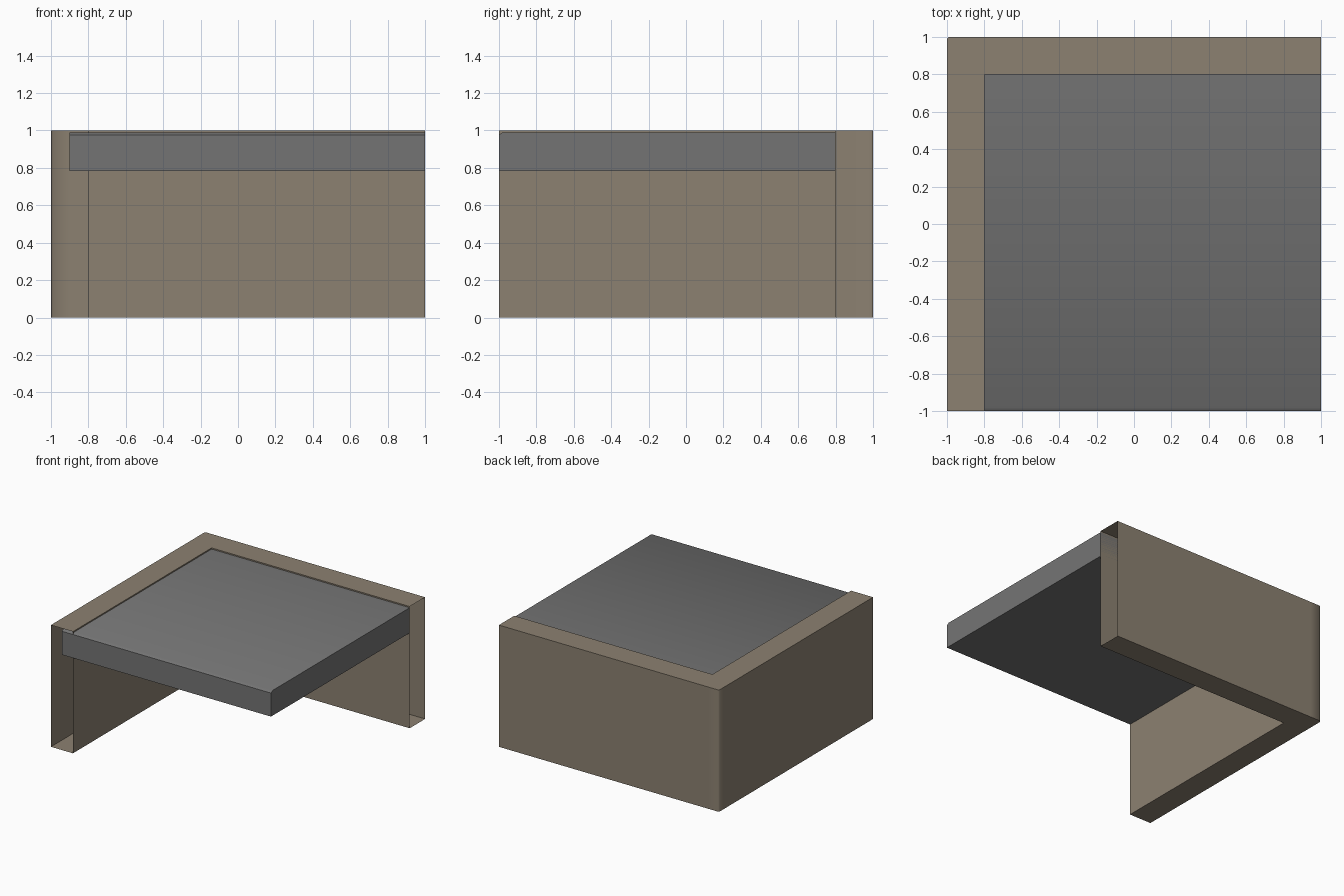
import bpy, bmesh, math

if "Cube" in bpy.data.objects:
    bpy.data.objects.remove(bpy.data.objects["Cube"])


def material(name, srgb):
    lin = [((c / 255 + 0.055) / 1.055) ** 2.4 for c in srgb]
    m = bpy.data.materials.new(name)
    m.diffuse_color = (*lin, 1)
    m.use_nodes = True
    m.node_tree.nodes["Principled BSDF"].inputs["Base Color"].default_value = m.diffuse_color
    return m


def finish(name, bm, mat, angle):
    mesh = bpy.data.meshes.new(name)
    bm.to_mesh(mesh)
    bm.free()
    obj = bpy.data.objects.new(name, mesh)
    bpy.context.collection.objects.link(obj)
    mesh.materials.append(mat)
    bpy.ops.object.select_all(action='DESELECT')
    obj.select_set(True)
    bpy.context.view_layer.objects.active = obj
    bpy.ops.object.shade_smooth_by_angle(angle=math.radians(angle))
    return obj


brown = material("brown wall", (140, 129, 113))
grey = material("grey slab", (116, 116, 116))

# Corner wall: hollow L, open at both ends, with a tiny chamfer on the outer corner
outer = [(-1, -1), (-1, 0.9), (-1, 0.99), (-0.99, 1), (-0.9, 1), (1, 1)]
inner = [(-0.8, -1), (-0.8, 0.8), (1, 0.8)]
bm = bmesh.new()


def column(points, z):
    return [bm.verts.new((x, y, z)) for x, y in points]


ob, ot = column(outer, 0), column(outer, 1)
ib, it = column(inner, 0), column(inner, 1)
for low, high in ((ob, ot), (ib, it)):
    for i in range(len(low) - 1):
        quad = [low[i], low[i + 1], high[i + 1], high[i]]
        bm.faces.new(quad[::-1] if low is ob else quad)
for o, n, up in ((ob, ib, False), (ot, it, True)):
    # left run and back run of the rim, split at the mitred corner
    for loop in ([o[0], n[0], n[1], o[3], o[2], o[1]],
                 [n[1], n[2], o[5], o[4], o[3]]):
        bm.faces.new(loop if up else loop[::-1])
for f in bm.faces:
    f.normal_update()
# outer sides face away from the room, inner sides face into it
for f in bm.faces:
    c = f.calc_center_median()
    if abs(f.normal.z) < 0.5:
        is_outer = c.x < -0.95 or c.y > 0.95
        toward = f.normal.y - f.normal.x
        if (toward > 0) != is_outer:
            f.normal_flip()
finish("corner_wall", bm, brown, 50)

# Top slab: side profile with a chamfered front top edge, extruded along x
profile = [(-1, 0.783), (0.8, 0.783), (0.8, 0.99), (-0.98, 0.99), (-1, 0.976)]
bm = bmesh.new()
face = bm.faces.new([bm.verts.new((-0.9, y, z)) for y, z in profile])
ext = bmesh.ops.extrude_face_region(bm, geom=[face], use_keep_orig=True)
bmesh.ops.translate(bm, vec=(1.9, 0, 0),
                    verts=[g for g in ext["geom"] if isinstance(g, bmesh.types.BMVert)])
bmesh.ops.recalc_face_normals(bm, faces=bm.faces[:])
finish("slab", bm, grey, 45)
